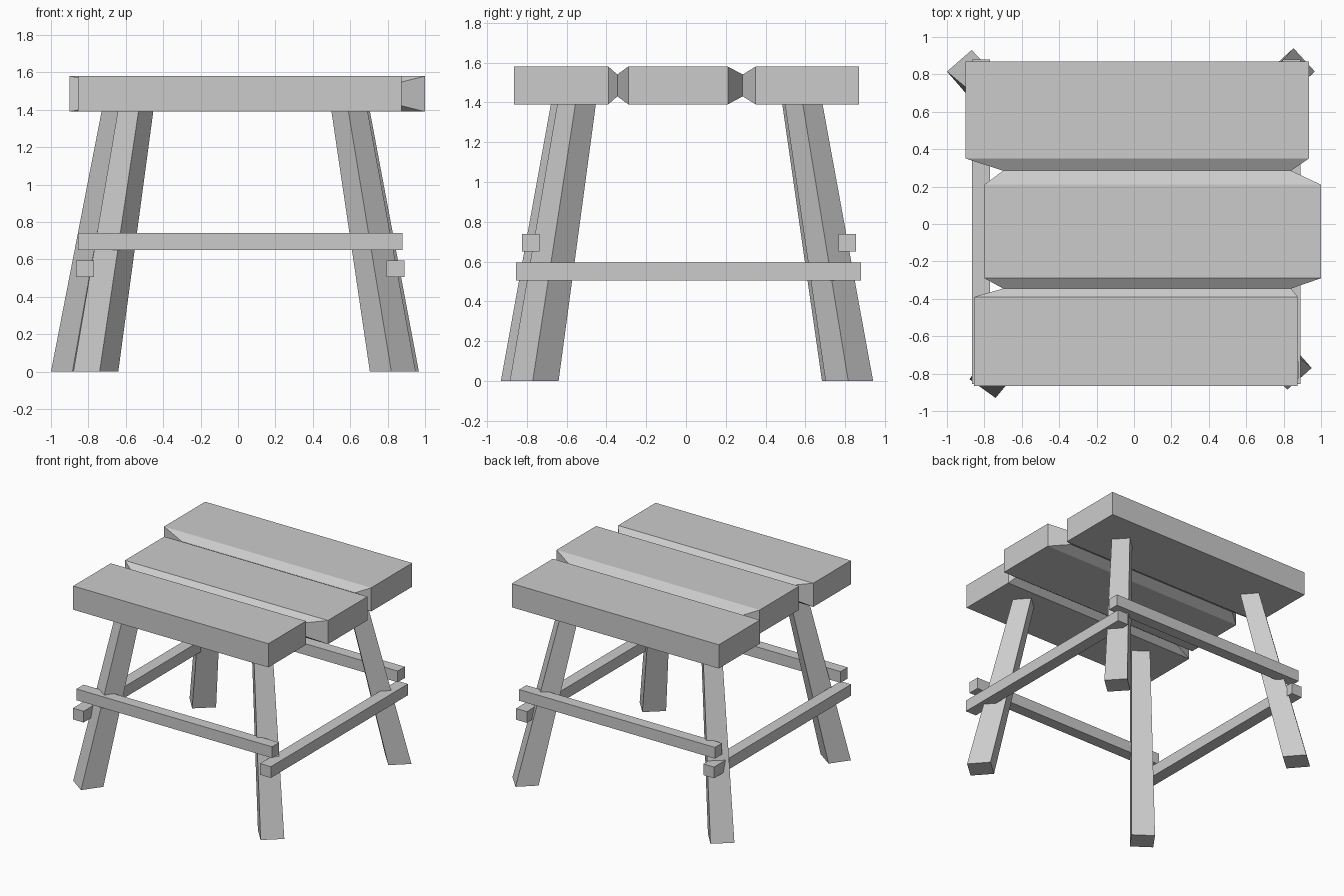
import bpy
from mathutils import Vector

if "Cube" in bpy.data.objects:
    bpy.data.objects.remove(bpy.data.objects["Cube"])


def loft(name, rings):
    """Bridge a row of four-cornered rings and cap both ends."""
    verts = [p for ring in rings for p in ring]
    n = len(rings)
    faces = [(0, 1, 2, 3), tuple(4 * (n - 1) + i for i in (3, 2, 1, 0))]
    for r in range(n - 1):
        for i in range(4):
            j = (i + 1) % 4
            faces.append((4 * r + j, 4 * r + i, 4 * r + 4 + i, 4 * r + 4 + j))
    mesh = bpy.data.meshes.new(name)
    mesh.from_pydata(verts, [], faces)
    mesh.update()
    obj = bpy.data.objects.new(name, mesh)
    bpy.context.collection.objects.link(obj)
    return obj


def section(y, x0, x1, z0, z1):
    """Upright rectangle at depth y."""
    return [(x0, y, z0), (x1, y, z0), (x1, y, z1), (x0, y, z1)]


def bar(name, x0, x1, y0, y1, z0, z1):
    return loft(name, [section(y0, x0, x1, z0, z1), section(y1, x0, x1, z0, z1)])


# Tabletop: three staggered planks, pinched in to a narrow joint between them
LOW, HIGH = 1.39, 1.58
JOINT = (-0.70, 0.84, 1.43, 1.54)
loft("tabletop", [
    section(-0.865, -0.855, 0.875, LOW, HIGH),
    section(-0.39, -0.855, 0.875, LOW, HIGH),
    section(-0.345, *JOINT),
    section(-0.29, -0.80, 1.0, LOW, HIGH),
    section(0.21, -0.80, 1.0, LOW, HIGH),
    section(0.285, *JOINT),
    section(0.35, -0.90, 0.935, LOW, HIGH),
    section(0.87, -0.90, 0.935, LOW, HIGH),
])


# Splayed legs: square feet set at an angle, leaning inwards and tapering upwards
def leg(name, a, b):
    """a, b: one edge of the square foot, with the foot on the left of a->b."""
    a, b = Vector(a), Vector(b)
    side = b - a
    across = Vector((-side.y, side.x))
    foot = [a, b, b + across, a + across]
    centre = sum(foot, Vector((0, 0))) / 4
    top = [centre * 0.72 + (p - centre) * 0.79 for p in foot]
    loft(name, [[(p.x, p.y, 0) for p in foot][::-1],
                [(p.x, p.y, LOW + 0.005) for p in top][::-1]])


leg("front_left_leg", (-0.88, -0.83), (-0.74, -0.93))
leg("front_right_leg", (0.82, -0.885), (0.95, -0.77))
leg("back_right_leg", (0.967, 0.815), (0.853, 0.94))
leg("back_left_leg", (-0.868, 0.93), (-1.0, 0.815))

# Long stretchers at front and back
bar("front_stretcher", -0.855, 0.88, -0.825, -0.735, 0.65, 0.74)
bar("back_stretcher", -0.855, 0.88, 0.765, 0.855, 0.65, 0.74)

# Lower stretchers at the sides
bar("left_stretcher", -0.865, -0.77, -0.855, 0.88, 0.505, 0.595)
bar("right_stretcher", 0.795, 0.89, -0.855, 0.88, 0.505, 0.595)
